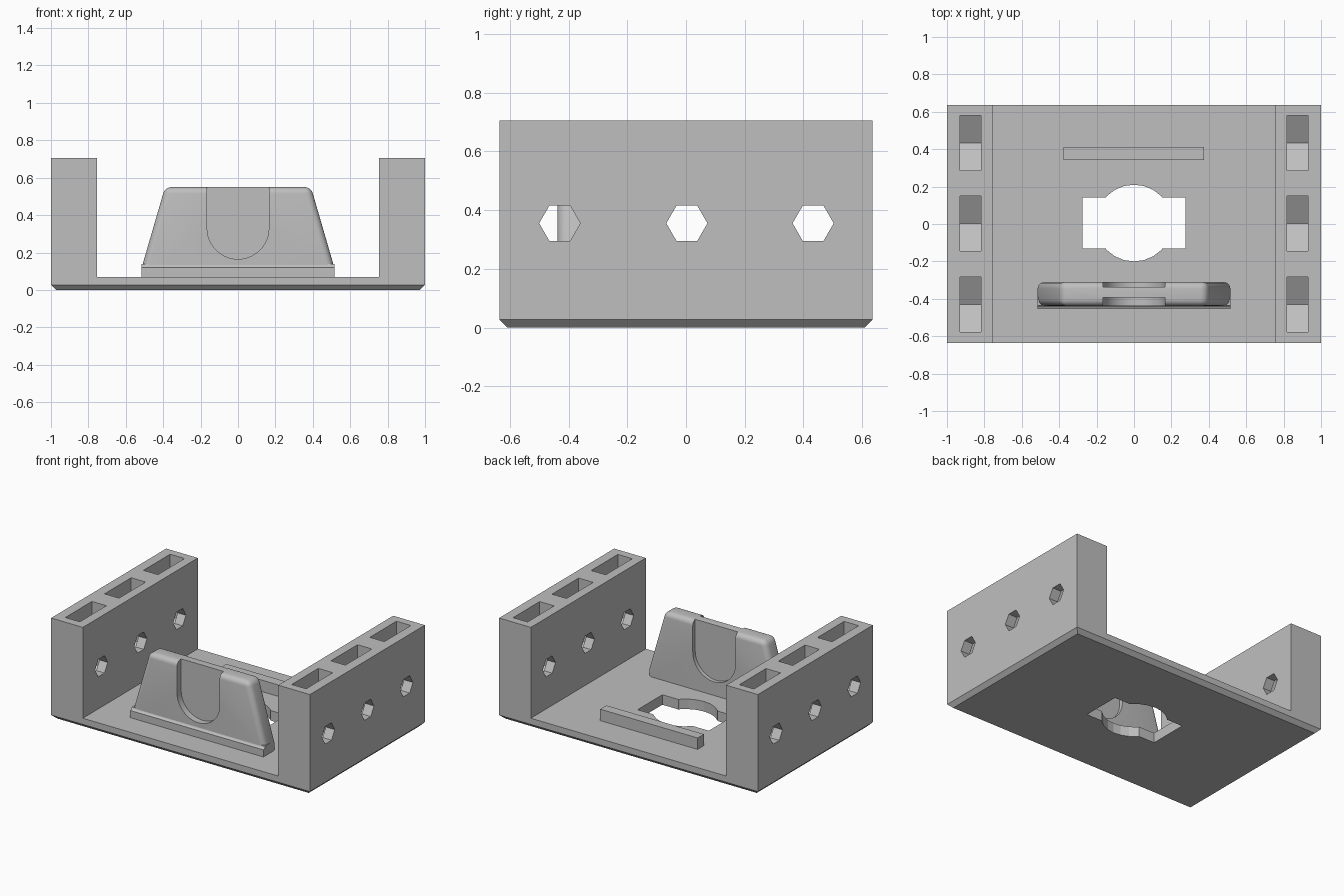
import bpy, bmesh, math

if "Cube" in bpy.data.objects:
    bpy.data.objects.remove(bpy.data.objects["Cube"])

grey = bpy.data.materials.new("light_grey")
grey.diffuse_color = (0.52, 0.52, 0.52, 1)
grey.use_nodes = True
grey.node_tree.nodes["Principled BSDF"].inputs["Base Color"].default_value = grey.diffuse_color


def prism(name, pts, axis, lo, hi, edit=None):
    """Extrude a 2D profile along an axis; edit may bevel the mesh."""
    place = {"x": lambda a, b, t: (t, a, b),
             "y": lambda a, b, t: (a, t, b),
             "z": lambda a, b, t: (a, b, t)}[axis]
    bm = bmesh.new()
    ends = [[bm.verts.new(place(a, b, t)) for a, b in pts] for t in (lo, hi)]
    n = len(pts)
    for e in ends:
        bm.faces.new(e)
    for i in range(n):
        j = (i + 1) % n
        bm.faces.new((ends[0][i], ends[0][j], ends[1][j], ends[1][i]))
    bmesh.ops.recalc_face_normals(bm, faces=bm.faces)
    if edit:
        edit(bm)
    me = bpy.data.meshes.new(name)
    bm.to_mesh(me)
    bm.free()
    me.materials.append(grey)
    ob = bpy.data.objects.new(name, me)
    bpy.context.collection.objects.link(ob)
    return ob


def rect(a0, a1, b0, b1):
    return [(a0, b0), (a1, b0), (a1, b1), (a0, b1)]


def arc(ca, cb, r, start, end, n):
    angles = [math.radians(start + (end - start) * i / n) for i in range(n + 1)]
    return [(ca + r * math.cos(t), cb + r * math.sin(t)) for t in angles]


def activate(ob):
    bpy.ops.object.select_all(action="DESELECT")
    ob.select_set(True)
    bpy.context.view_layer.objects.active = ob


def cut(target, cutter):
    cutter.hide_render = True
    mod = target.modifiers.new("cut", "BOOLEAN")
    mod.operation = "DIFFERENCE"
    mod.solver = "EXACT"
    mod.object = cutter
    activate(target)
    bpy.ops.object.modifier_apply(modifier=mod.name)
    bpy.data.objects.remove(cutter)


def smooth(ob):
    activate(ob)
    bpy.ops.object.shade_smooth_by_angle(angle=math.radians(32))


# U-shaped bracket with a chamfered underside
def chamfer_bottom(bm):
    edges = [e for e in bm.edges if all(v.co.z < 0.001 for v in e.verts)]
    bmesh.ops.bevel(bm, geom=edges, offset=0.027, segments=1, affect="EDGES")


W, D, H, T, IN = 1.0, 0.635, 0.705, 0.07, 0.755
bracket = prism("bracket", [(-W, 0), (W, 0), (W, H), (IN, H), (IN, T),
                            (-IN, T), (-IN, H), (-W, H)], "y", -D, D, chamfer_bottom)

# Central opening: a rectangle plus a circle
cut(bracket, prism("opening_rectangle", rect(-0.275, 0.275, -0.132, 0.142), "z", -0.1, 0.2))
cut(bracket, prism("opening_circle", arc(0, 0.005, 0.205, 0, 360, 24)[:-1], "z", -0.1, 0.2))

# Hexagonal bolt holes and V-bottomed nut slots in both walls
HOLE_Z = 0.355
for y in (-0.43, 0.003, 0.433):
    for side in (-1, 1):
        slot = [(y - 0.147, 0.8), (y - 0.147, HOLE_Z - 0.085), (y, HOLE_Z - 0.17),
                (y + 0.147, HOLE_Z - 0.085), (y + 0.147, 0.8)]
        cut(bracket, prism("nut_slot", slot, "x", side * 0.875 - 0.056, side * 0.875 + 0.056))
        hexagon = arc(y, HOLE_Z, 0.07, 0, 360, 6)[:-1]
        cut(bracket, prism("bolt_hole", hexagon, "x", side * 0.88 - 0.2, side * 0.88 + 0.2))


# Upright clip with rounded edges
def round_clip(bm):
    edges = []
    for e in bm.edges:
        a, b = (v.co for v in e.verts)
        across = abs(a.y - b.y) > 0.01
        if max(a.z, b.z) > 0.1 and not (across and a.z < 0.3):
            edges.append(e)
    bmesh.ops.bevel(bm, geom=edges, offset=0.035, segments=5, profile=0.5, affect="EDGES")


FRONT, BACK = -0.438, -0.31
clip = prism("clip", [(-0.515, 0.06), (0.515, 0.06), (0.515, 0.12), (0.39, 0.55),
                      (-0.39, 0.55), (-0.515, 0.12)], "y", FRONT, BACK, round_clip)

# Round-bottomed recesses on the front and back of the clip
recess = arc(0, 0.33, 0.165, 180, 360, 24) + [(0.165, 0.7), (-0.165, 0.7)]
cut(clip, prism("front_recess", recess, "y", -0.6, -0.392))
cut(clip, prism("back_recess", recess, "y", -0.337, -0.2))
smooth(clip)

# Ledge along the clip foot, blended upward by a small fillet
ledge = prism("clip_ledge", [(-0.455, 0.06), (-0.39, 0.06), (-0.39, 0.138)]
              + arc(-0.455, 0.138, 0.018, 0, -90, 4), "x", -0.515, 0.515)
smooth(ledge)

# Low stop bar behind the opening
prism("stop_bar", rect(-0.378, 0.375, 0.343, 0.412), "z", 0.06, 0.15)
